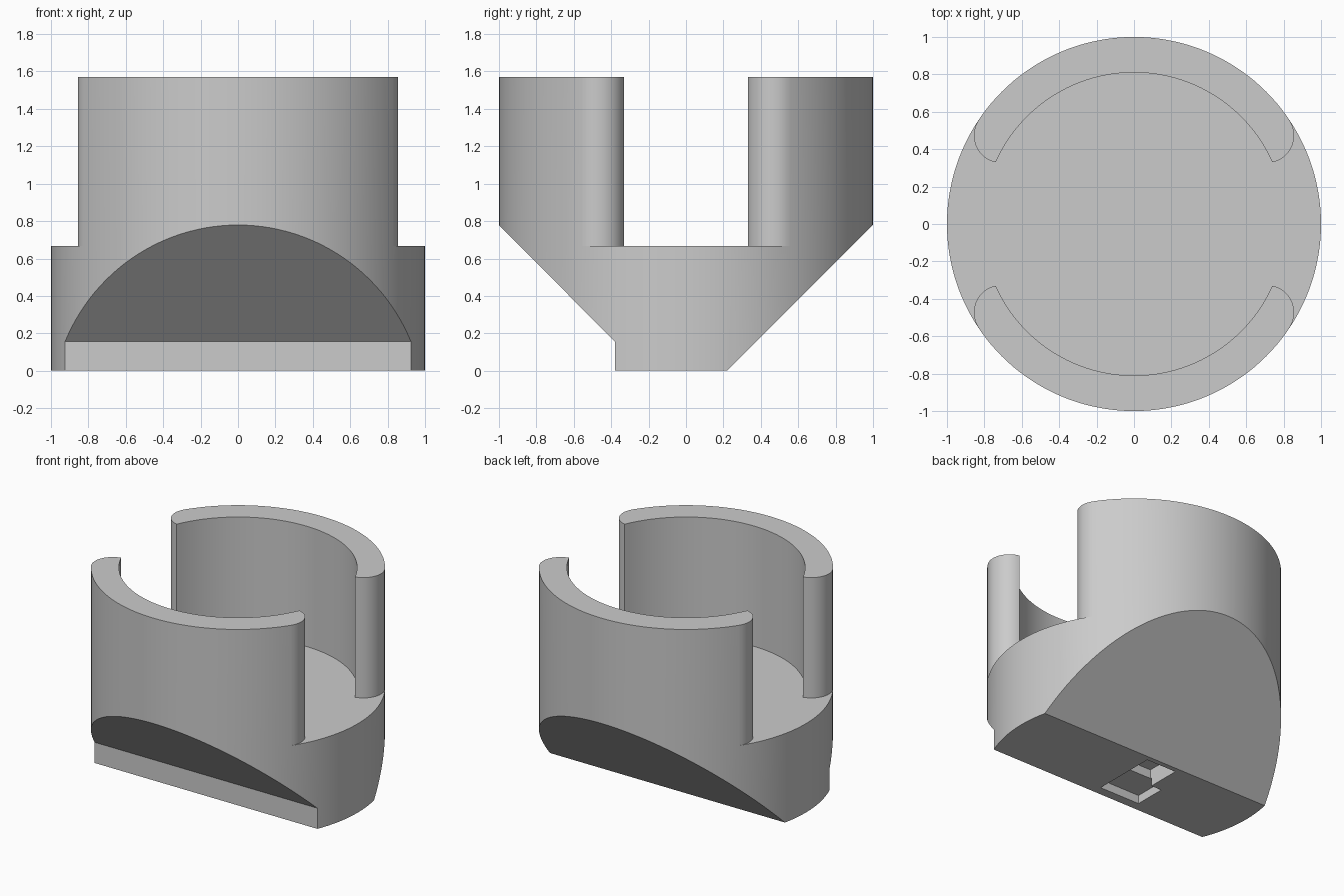
import bpy, bmesh
from math import radians, degrees, atan2, cos, sin
from mathutils import Matrix, Vector

cube = bpy.data.objects.get("Cube")
if cube:
    bpy.data.objects.remove(cube, do_unlink=True)

# Overall dimensions
RADIUS, HEIGHT, FLOOR, INNER = 1.0, 1.57, 0.667, 0.81
TIP_CENTRE, TIP_RADIUS = Vector((0.71, 0.473)), 0.146

grey = bpy.data.materials.new("plain_grey")
grey.use_nodes = True
grey.diffuse_color = (0.6, 0.6, 0.6, 1)
grey.node_tree.nodes["Principled BSDF"].inputs["Base Color"].default_value = (0.6, 0.6, 0.6, 1)


def arc(centre, radius, start, end, steps):
    """Points on a circular arc, angles in degrees."""
    angles = [radians(start + (end - start) * i / steps) for i in range(steps + 1)]
    return [(centre[0] + radius * cos(a), centre[1] + radius * sin(a)) for a in angles]


def prism(name, outline, low, high, matrix=Matrix()):
    """Extrude a flat outline along its normal and return a solid object."""
    bm = bmesh.new()
    face = bm.faces.new([bm.verts.new((x, y, low)) for x, y in outline])
    out = bmesh.ops.extrude_face_region(bm, geom=[face])
    top = [v for v in out["geom"] if isinstance(v, bmesh.types.BMVert)]
    bmesh.ops.translate(bm, verts=top, vec=(0, 0, high - low))
    bm.transform(matrix)
    bmesh.ops.recalc_face_normals(bm, faces=bm.faces)
    mesh = bpy.data.meshes.new(name)
    bm.to_mesh(mesh)
    bm.free()
    mesh.materials.append(grey)
    obj = bpy.data.objects.new(name, mesh)
    bpy.context.collection.objects.link(obj)
    return obj


def box(name, x0, x1, y0, y1, depth):
    return prism(name, [(x0, y0), (x1, y0), (x1, y1), (x0, y1)], -0.1, depth)


def carve(obj, cutter, operation="DIFFERENCE"):
    """Apply a boolean and discard its cutter."""
    cutter.hide_render = True
    mod = obj.modifiers.new("carve", "BOOLEAN")
    mod.operation, mod.solver, mod.object = operation, "EXACT", cutter
    bpy.context.view_layer.objects.active = obj
    bpy.ops.object.modifier_apply(modifier=mod.name)
    bpy.data.objects.remove(cutter, do_unlink=True)


# Round body
body = prism("cup_holder_body", arc((0, 0), RADIUS, 0, 360, 144)[:-1], 0, HEIGHT)

# Hollow and side openings, leaving two curved walls with rounded tips
tangent = degrees(atan2(TIP_CENTRE.y, TIP_CENTRE.x))
tip = arc(TIP_CENTRE, TIP_RADIUS, tangent, -78, 18)
wall_end = degrees(atan2(tip[-1][1], tip[-1][0]))
quarter = [tuple(TIP_CENTRE.normalized() * 1.3)] + tip + arc((0, 0), INNER, wall_end, 90, 30)[1:]
half = quarter + [(-x, y) for x, y in reversed(quarter[:-1])]
hollow = half + [(x, -y) for x, y in reversed(half)]
carve(body, prism("hollow_cutter", hollow, FLOOR, HEIGHT + 0.2))

# Sloped front and back, with a short upright step at the front
side = [(-0.38, -0.1), (0.12, -0.1), (1.12, 0.9), (1.12, 2),
        (-1.12, 2), (-1.12, 0.9), (-0.38, 0.155)]
yz_to_world = Matrix(((0, 0, 1, 0), (1, 0, 0, 0), (0, 1, 0, 0), (0, 0, 0, 1)))
carve(body, prism("slope_cutter", side, -1.2, 1.2, yz_to_world), "INTERSECT")

# Stepped mounting recess in the underside
carve(body, box("shallow_recess_cutter", -0.3, 0.036, -0.31, -0.07, 0.063))
carve(body, box("deep_recess_cutter", -0.213, 0.036, -0.08, 0.183, 0.13))

# Smooth curved surfaces, crisp edges
bpy.ops.object.select_all(action="DESELECT")
body.select_set(True)
bpy.context.view_layer.objects.active = body
bpy.ops.object.shade_smooth_by_angle(angle=radians(30))
